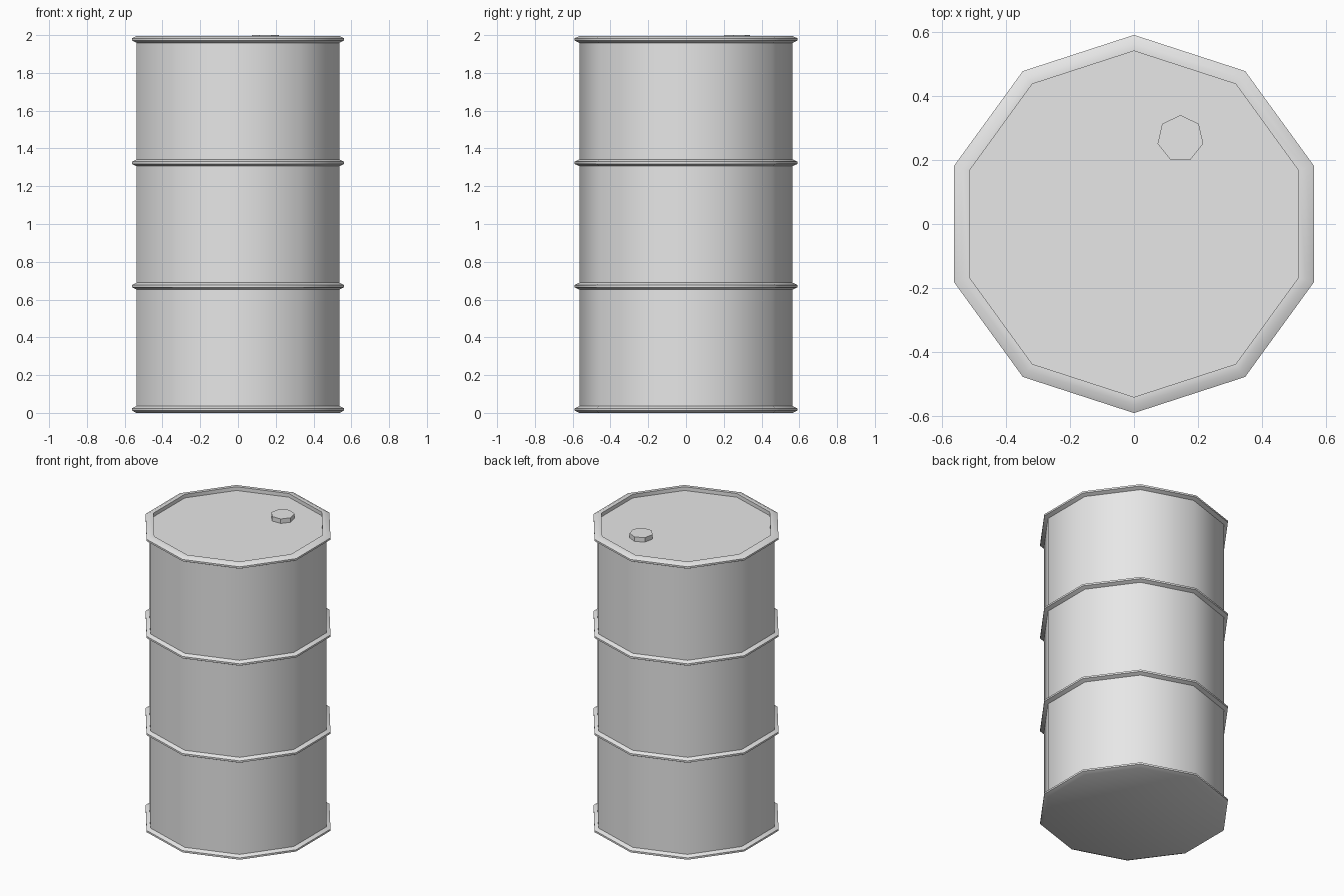
import bpy
import bmesh
from math import cos, sin, pi, radians

cube = bpy.data.objects.get("Cube")
if cube:
    bpy.data.objects.remove(cube, do_unlink=True)

STEEL = bpy.data.materials.new("grey_steel")
STEEL.use_nodes = True
STEEL.diffuse_color = (0.8, 0.8, 0.8, 1)
STEEL.node_tree.nodes["Principled BSDF"].inputs["Base Color"].default_value = (0.8, 0.8, 0.8, 1)


def lathe(name, profile, sides, center=(0, 0)):
    """Turn a (radius, z) profile, with a corner at the back, and close both ends."""
    bm = bmesh.new()
    rings = []
    for r, z in profile:
        angles = [pi / 2 + 2 * pi * i / sides for i in range(sides)]
        rings.append([bm.verts.new((r * cos(a), r * sin(a), z)) for a in angles])
    for low, high in zip(rings, rings[1:]):
        for i in range(sides):
            j = (i + 1) % sides
            bm.faces.new((low[i], low[j], high[j], high[i]))
    bm.faces.new(rings[0][::-1])
    bm.faces.new(rings[-1])
    mesh = bpy.data.meshes.new(name)
    bm.to_mesh(mesh)
    bm.free()
    mesh.materials.append(STEEL)
    obj = bpy.data.objects.new(name, mesh)
    obj.location = (*center, 0)
    bpy.context.collection.objects.link(obj)
    bpy.ops.object.select_all(action="DESELECT")
    obj.select_set(True)
    bpy.context.view_layer.objects.active = obj
    bpy.ops.object.shade_smooth_by_angle(angle=radians(40))
    return obj


BODY, HOOP, LIP = 0.565, 0.59, 0.54
HOOP_TOP, LID = 1.995, 1.97


def hoop(z):
    """Bevelled hoop bulging from the wall, starting at height z."""
    return [(BODY, z), (HOOP, z + 0.012), (HOOP, z + 0.024), (BODY, z + 0.036)]


# Drum wall with bottom, two middle and top hoops, and a sunken lid
profile = []
for k in range(4):
    profile += hoop((HOOP_TOP - 0.036) * k / 3)
profile += [(LIP, HOOP_TOP), (LIP, LID)]
lathe("drum", profile, 10)

# Filler cap on the lid
lathe("filler_cap", [(0.073, LID), (0.073, 2.0)], 7, (0.145, 0.267))
